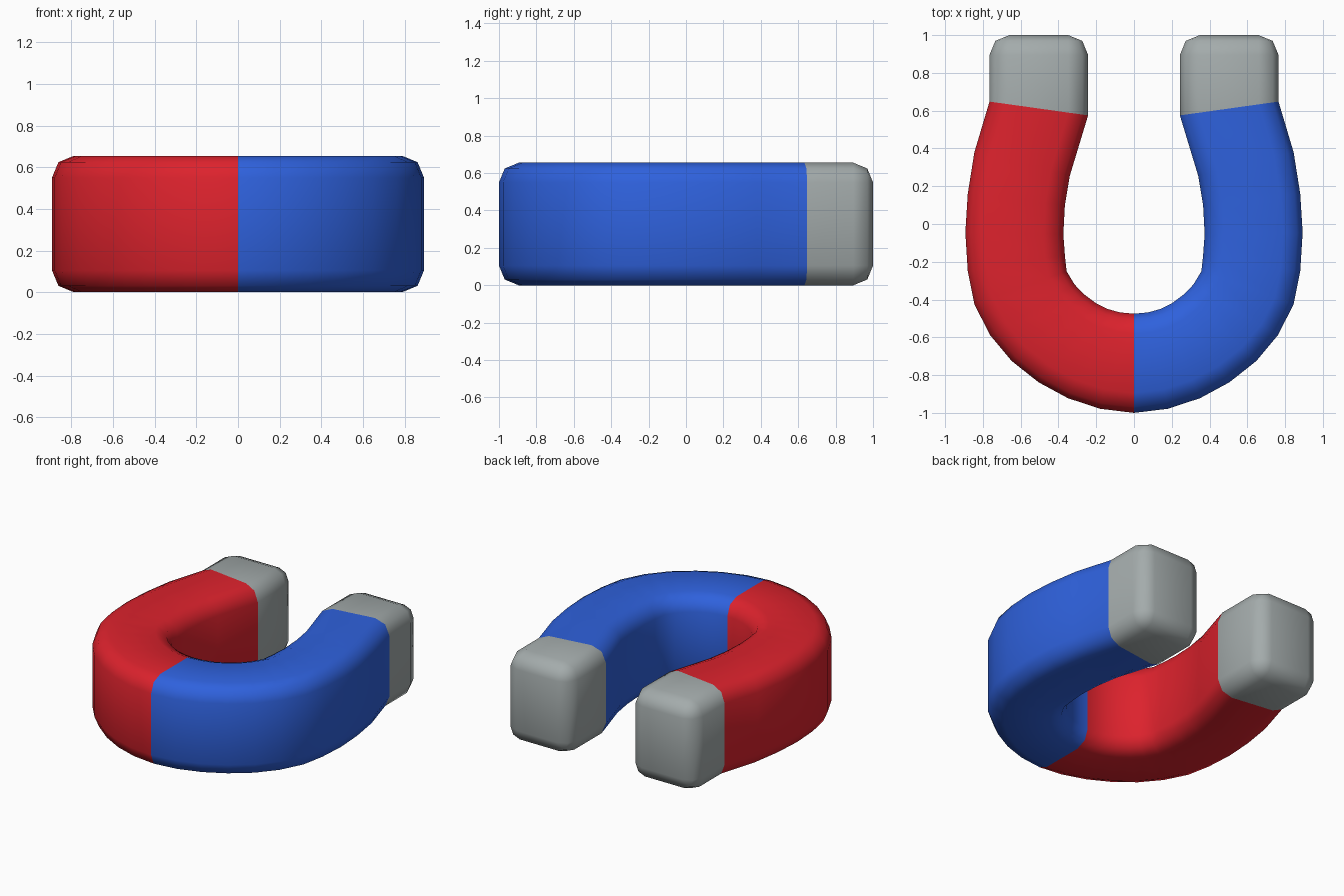
import bpy, bmesh
from mathutils import Vector

if "Cube" in bpy.data.objects:
    bpy.data.objects.remove(bpy.data.objects["Cube"])

HEIGHT, R = 0.655, 0.105   # bar height, edge rounding

# right half of the plan outline: (outer x, outer y, inner x, inner y)
HALF = [
    (0.0, -1.0, 0.0, -0.475), (0.18, -0.978, 0.075, -0.468),
    (0.35, -0.922, 0.14, -0.45), (0.505, -0.838, 0.205, -0.417),
    (0.648, -0.725, 0.265, -0.372), (0.762, -0.588, 0.315, -0.32),
    (0.845, -0.425, 0.357, -0.25), (0.88, -0.25, 0.366, -0.165),
    (0.893, -0.045, 0.374, -0.055), (0.88, 0.16, 0.366, 0.1),
    (0.845, 0.38, 0.34, 0.255), (0.765, 0.648, 0.243, 0.575),
    (0.765, 0.895, 0.243, 0.895),
]
SEAM = 11                  # station where the steel tip starts


def section(outer, inner, r=R, dy=0.0):
    """Rounded rectangle between the inner and outer outline points."""
    o, i = Vector(outer), Vector(inner)
    d = (o - i).normalized()
    ring = []
    for sx, sz in ((1, -1), (1, 1), (-1, 1), (-1, -1)):
        arc = [(0, 1), (0.707, 0.707), (1, 0)]
        if sx * sz > 0:
            arc.reverse()
        for a, b in arc:
            p = (o - d * R if sx > 0 else i + d * R) + d * sx * r * a
            z = (HEIGHT - R if sz > 0 else R) + sz * r * b
            ring.append((p.x, p.y + dy, z))
    return ring


# stations of the right arm, closed by a rounded tip
right = [section(s[:2], s[2:]) for s in HALF]
tip = HALF[-1]
right += [section(tip[:2], tip[2:], R * 0.707, R * 0.707),
          section(tip[:2], tip[2:], 0.0, R)]
kinds = [2 if k >= SEAM else 1 for k in range(len(right) - 1)]
left = [[(-x, y, z) for x, y, z in ring] for ring in right[:0:-1]]
rings = left + right
mats = [2 if k == 2 else 0 for k in reversed(kinds)] + kinds

# sweep
bm = bmesh.new()
loops = [[bm.verts.new(p) for p in ring] for ring in rings]
n = len(loops[0])
for a, b, m in zip(loops, loops[1:], mats):
    for j in range(n):
        k = (j + 1) % n
        bm.faces.new((a[j], a[k], b[k], b[j])).material_index = m
for loop in (loops[0], loops[-1]):
    bm.faces.new(loop).material_index = 2
bmesh.ops.remove_doubles(bm, verts=bm.verts, dist=0.0005)
bmesh.ops.recalc_face_normals(bm, faces=bm.faces)
for f in bm.faces:
    f.smooth = True

mesh = bpy.data.meshes.new("horseshoe_magnet")
bm.to_mesh(mesh)
bm.free()

# colours: red arm, blue arm, steel tips
for name, col in (("red paint", (0.72, 0.016, 0.026)),
                  ("blue paint", (0.028, 0.12, 0.72)),
                  ("grey steel", (0.37, 0.41, 0.41))):
    mat = bpy.data.materials.new(name)
    mat.diffuse_color = (*col, 1)
    mat.use_nodes = True
    mat.node_tree.nodes["Principled BSDF"].inputs["Base Color"].default_value = mat.diffuse_color
    mesh.materials.append(mat)

obj = bpy.data.objects.new("horseshoe_magnet", mesh)
bpy.context.collection.objects.link(obj)
